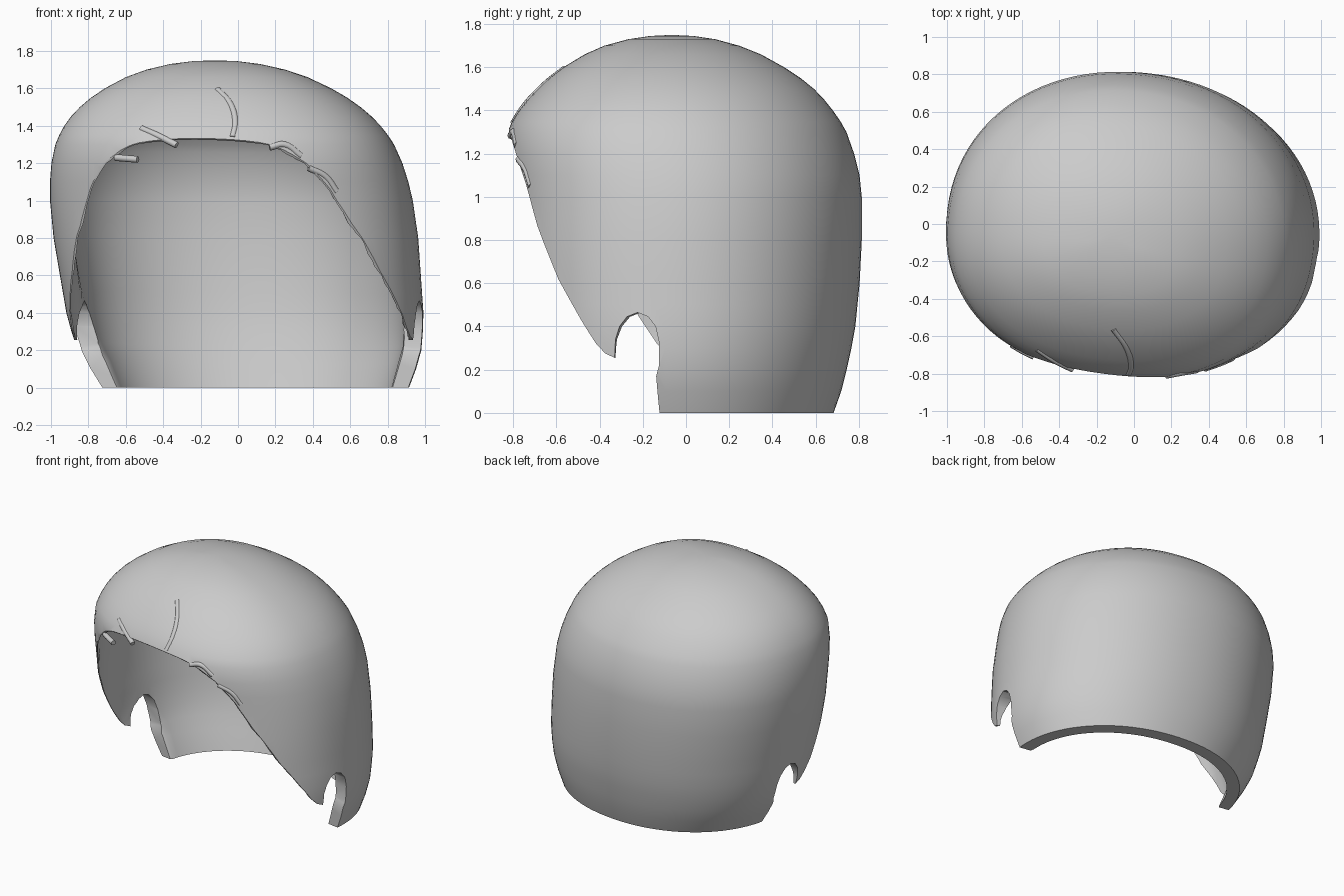
import bpy, bmesh, math
from mathutils import Vector, Matrix
from mathutils.bvhtree import BVHTree

cube = bpy.data.objects.get("Cube")
if cube:
    bpy.data.objects.remove(cube, do_unlink=True)

DOME_TURN = Matrix.Rotation(math.radians(-7), 4, 'Z')
FACE_TURN = Matrix.Rotation(math.radians(-9), 4, 'Z')
SEGMENTS = 96
WALL = 0.1

grey = bpy.data.materials.new("plain_grey")
grey.use_nodes = True
grey.diffuse_color = (0.6, 0.6, 0.6, 1)
grey.node_tree.nodes["Principled BSDF"].inputs["Base Color"].default_value = (0.6, 0.6, 0.6, 1)

# Height, half width, half depth, depth centre
SECTIONS = [
    (0, .83, .68, 0), (.1, .88, .715, 0), (.2, .92, .74, 0), (.3, .94, .762, 0),
    (.4, .955, .78, 0), (.5, .96, .79, 0), (.6, .965, .80, 0), (.8, .975, .81, 0),
    (1.0, .97, .81, 0), (1.1, .958, .81, -.01), (1.2, .938, .80, -.025),
    (1.3, .905, .78, -.04), (1.35, .878, .755, -.043), (1.4, .845, .722, -.045),
    (1.45, .803, .682, -.045), (1.5, .75, .635, -.045), (1.55, .685, .578, -.05),
    (1.6, .605, .508, -.055), (1.66, .485, .405, -.06), (1.7, .37, .31, -.065),
    (1.73, .24, .2, -.065), (1.745, .12, .1, -.065),
]

# Hairline from forehead to the tip in front of the ear, as depth and height
HAIRLINE = [
    (-.82, 1.335), (-.79, 1.31), (-.76, 1.27), (-.72, 1.2), (-.655, 1.06),
    (-.585, .87), (-.465, .62), (-.345, .43), (-.27, .32), (-.225, .275), (-.18, .255),
]
EAR_NOTCH = [
    (-.175, .34), (-.155, .4), (-.12, .445), (-.07, .465), (-.02, .445),
    (.015, .4), (.03, .33), (.03, .22), (.015, .17), (.025, -.1),
]


def power(v, e):
    return math.copysign(abs(v) ** e, v)


def wall_thickness(p):
    """Taper the wall to almost nothing along the hairline."""
    if p.z > HAIRLINE[0][1]:
        edge = HAIRLINE[0][0] - 1.5 * (p.z - HAIRLINE[0][1])
    else:
        edge = HAIRLINE[-1][0]
        for (y1, z1), (y2, z2) in zip(HAIRLINE, HAIRLINE[1:]):
            if z2 <= p.z <= z1:
                edge = y2 + (y1 - y2) * (p.z - z2) / (z1 - z2)
    depth = (FACE_TURN.inverted() @ p).y - edge
    return WALL * min(1, max(.05, depth / .22))


def ring_point(section, i):
    z, a, b, cy = section
    t = math.tau * i / SEGMENTS
    s = math.sin(t)
    # The widest line sits a little in front of the middle
    reach = b + math.copysign(.04, s)
    e = .96 if s > 0 else .9
    p = DOME_TURN @ Vector((a * power(math.cos(t), e), reach * power(s, e) - .04, 0))
    return Vector((p.x + .09 - .12 * z, p.y + cy, z))


def loft(bm, rings, pole):
    for low, high in zip(rings, rings[1:]):
        for i in range(SEGMENTS):
            j = (i + 1) % SEGMENTS
            bm.faces.new((low[i], low[j], high[j], high[i]))
    for i in range(SEGMENTS):
        bm.faces.new((rings[-1][i], rings[-1][(i + 1) % SEGMENTS], pole))


def make_object(name, bm):
    bmesh.ops.recalc_face_normals(bm, faces=bm.faces)
    mesh = bpy.data.meshes.new(name)
    bm.to_mesh(mesh)
    bm.free()
    obj = bpy.data.objects.new(name, mesh)
    bpy.context.collection.objects.link(obj)
    mesh.materials.append(grey)
    return obj


# Shell: outer dome, then an inner copy inset along the normals
bm = bmesh.new()
outer = [[bm.verts.new(ring_point(s, i)) for i in range(SEGMENTS)] for s in SECTIONS]
pole = bm.verts.new((-.12, -.065, 1.75))
loft(bm, outer, pole)
bm.normal_update()
surface = BVHTree.FromBMesh(bm)


def inset(v):
    p = v.co - v.normal * wall_thickness(v.co)
    if v.co.z == 0:
        p.z = 0
    return bm.verts.new(p)


inner = [[inset(v) for v in ring] for ring in outer]
loft(bm, inner, inset(pole))
for i in range(SEGMENTS):
    j = (i + 1) % SEGMENTS
    bm.faces.new((outer[0][i], outer[0][j], inner[0][j], inner[0][i]))
shell = make_object("hair_shell", bm)

# Cutter: face opening and ear notches as one side profile
profile = [(-1.3, 1.335)] + HAIRLINE + EAR_NOTCH + [(-1.3, -.1)]
bm = bmesh.new()
left, right = ([bm.verts.new(FACE_TURN @ Vector((x, y, z))) for y, z in profile]
               for x in (-1.5, 1.5))
bm.faces.new(left)
bm.faces.new(right)
for i in range(len(profile)):
    j = (i + 1) % len(profile)
    bm.faces.new((left[i], left[j], right[j], right[i]))
cutter = make_object("opening_cutter", bm)

cut = shell.modifiers.new("opening", 'BOOLEAN')
cut.operation = 'DIFFERENCE'
cut.solver = 'EXACT'
cut.object = cutter
bpy.ops.object.select_all(action='DESELECT')
bpy.context.view_layer.objects.active = shell
shell.select_set(True)
bpy.ops.object.modifier_apply(modifier=cut.name)
bpy.data.objects.remove(cutter, do_unlink=True)
bpy.ops.object.shade_smooth_by_angle(angle=math.radians(35))

# Loose strands half sunk into the front of the shell
STRANDS = {
    "centre_strand": [(-.03, 1.34), (-.015, 1.42), (-.04, 1.52), (-.11, 1.6)],
    "upper_side_strand": [(-.33, 1.3), (-.42, 1.345), (-.52, 1.39)],
    "lower_side_strand": [(-.54, 1.22), (-.6, 1.225), (-.66, 1.23)],
    "short_curl": [(.17, 1.285), (.25, 1.3), (.34, 1.24)],
    "long_curl": [(.38, 1.175), (.47, 1.13), (.53, 1.05)],
}
for name, points in STRANDS.items():
    curve = bpy.data.curves.new(name, 'CURVE')
    curve.dimensions = '3D'
    curve.bevel_depth = .018
    curve.bevel_resolution = 2
    curve.resolution_u = 6
    curve.use_fill_caps = True
    spline = curve.splines.new('BEZIER')
    spline.bezier_points.add(len(points) - 1)
    for bp, (x, z) in zip(spline.bezier_points, points):
        hit, normal = surface.ray_cast(Vector((x, -3, z)), Vector((0, 1, 0)))[:2]
        bp.co = hit - normal * .01
        bp.handle_left_type = bp.handle_right_type = 'AUTO'
    curve.materials.append(grey)
    bpy.context.collection.objects.link(bpy.data.objects.new(name, curve))
